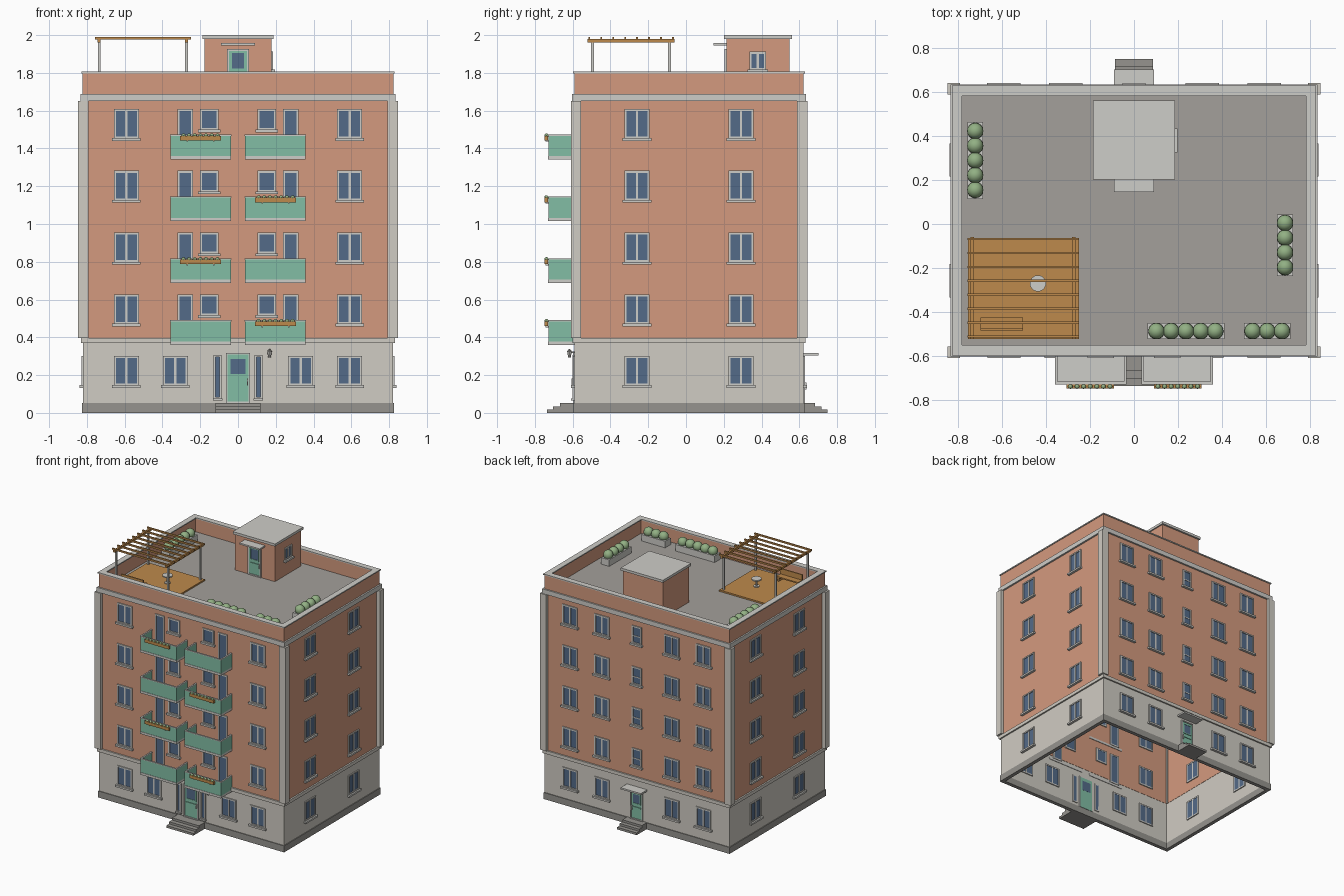
import bpy, bmesh, math
from mathutils import Matrix, Vector

if "Cube" in bpy.data.objects:
    bpy.data.objects.remove(bpy.data.objects["Cube"])

def lin(c):
    return c / 12.92 if c <= 0.04045 else ((c + 0.055) / 1.055) ** 2.4

def material(name, r, g, b):
    m = bpy.data.materials.new(name)
    m.diffuse_color = (lin(r / 255), lin(g / 255), lin(b / 255), 1)
    m.use_nodes = True
    m.node_tree.nodes["Principled BSDF"].inputs["Base Color"].default_value = m.diffuse_color
    return m

MAT = {
    'terracotta': material('terracotta', 212, 154, 126),
    'cream': material('cream stone', 208, 204, 195),
    'trim': material('pale trim', 206, 205, 200),
    'plinth': material('dark stone', 150, 148, 143),
    'roof': material('roof grey', 164, 160, 155),
    'green': material('mint green', 130, 190, 165),
    'glass': material('blue glass', 84, 107, 137),
    'wood': material('wood', 190, 138, 76),
    'leaf': material('foliage', 146, 176, 132),
}
CY, HX, HY = 0.016, 0.82, 0.605   # building centre and half sizes
parts = {}

def part(name, mat):
    return parts.setdefault(name, (bmesh.new(), mat))[0]

def box(name, mat, x0, x1, y0, y1, z0, z1):
    m = Matrix.Translation(((x0 + x1) / 2, (y0 + y1) / 2, (z0 + z1) / 2)) @ \
        Matrix.Diagonal((abs(x1 - x0), abs(y1 - y0), abs(z1 - z0), 1))
    bmesh.ops.create_cube(part(name, mat), size=1, matrix=m)

def ring(name, mat, grow, t, z0, z1):
    """Hollow rectangular tube around the building."""
    bm = part(name, mat)
    loops = []
    for g, z in ((grow, z0), (grow, z1), (grow - t, z1), (grow - t, z0)):
        loops.append([bm.verts.new((sx * (HX + g), CY + sy * (HY + g), z))
                      for sx, sy in ((-1, -1), (1, -1), (1, 1), (-1, 1))])
    for i in range(4):
        a, b = loops[i], loops[(i + 1) % 4]
        for j in range(4):
            k = (j + 1) % 4
            bm.faces.new((a[j], a[k], b[k], b[j]))

def cyl(name, mat, x, y, z0, z1, r, r2=None, seg=16):
    bmesh.ops.create_cone(part(name, mat), cap_ends=True, segments=seg, radius1=r,
                          radius2=r if r2 is None else r2, depth=z1 - z0,
                          matrix=Matrix.Translation((x, y, (z0 + z1) / 2)))

def ball(name, mat, x, y, z, r, u=16, v=10):
    bmesh.ops.create_uvsphere(part(name, mat), u_segments=u, v_segments=v, radius=r,
                              matrix=Matrix.Translation((x, y, z)))

# wall planes: u runs along the wall, d is distance outward
FACES = {
    'front': lambda u, d: (u, CY - HY - d),
    'back': lambda u, d: (u, CY + HY + d),
    'right': lambda u, d: (HX + d, u),
    'left': lambda u, d: (-HX - d, u),
    'hut_front': lambda u, d: (u, 0.215 - d),
    'hut_right': lambda u, d: (0.177 + d, u),
}

def put(face, name, mat, u0, u1, d0, d1, z0, z1):
    (xa, ya), (xb, yb) = FACES[face](u0, d0), FACES[face](u1, d1)
    box(name, mat, xa, xb, ya, yb, z0, z1)

def frame(face, name, mat, u0, u1, d0, d1, z0, z1, t):
    for a, b in ((u0, u0 + t), (u1 - t, u1)):
        put(face, name, mat, a, b, d0, d1, z0, z1)
    for a, b in ((z0, z0 + t), (z1 - t, z1)):
        put(face, name, mat, u0 + t, u1 - t, d0, d1, a, b)

def window(face, u, w, z0, z1, mullion=True, sill=True):
    a, b = u - w / 2, u + w / 2
    put(face, 'window_glass', 'glass', a + .004, b - .004, -.026, .002, z0 + .004, z1 - .004)
    frame(face, 'window_frames', 'trim', a, b, -.028, .008, z0, z1, .011)
    if mullion:
        put(face, 'window_frames', 'trim', u - .006, u + .006, -.027, .005, z0, z1)
    if sill:
        put(face, 'window_sills', 'trim', a - .01, b + .01, 0, .02, z0 - .012, z0 + .002)

def door(face, w, z0, z1, pane):
    h, p = w / 2, w / 2 - .025
    put(face, 'doors', 'green', -h + .005, h - .005, -.027, .004, z0, z1 - .005)
    frame(face, 'door_frames', 'trim', -h, h, -.027, .01, z0, z1, .009)
    frame(face, 'door_rails', 'green', -p - .008, p + .008, .002, .009, pane[0] - .008, pane[1] + .008, .008)
    put(face, 'door_glass', 'glass', -p, p, -.028, .006, *pane)
    put(face, 'door_rails', 'green', -p - .008, p + .008, .002, .009, pane[0] - .04, pane[0] - .03)
    put(face, 'door_handles', 'trim', p + .009, p + .014, .004, .016, pane[0] - .06, pane[0] - .025)

# main shell, open at the bottom
ring('plinth', 'plinth', .006, .03, 0, .052)
ring('ground_floor_walls', 'cream', 0, .02, .052, .37)
ring('floor_band', 'cream', .012, .03, .37, .397)
ring('upper_walls', 'terracotta', 0, .02, .397, 1.651)
ring('cornice', 'trim', .014, .035, 1.651, 1.688)
ring('parapet', 'terracotta', .002, .034, 1.688, 1.798)
ring('parapet_coping', 'trim', .008, .046, 1.798, 1.807)
box('roof_floor', 'roof', -.8, .8, CY - .585, CY + .585, 1.67, 1.69)
for sx in (-1, 1):
    for sy in (-1, 1):
        box('corner_pilasters', 'cream', sx * .792, sx * .848,
            CY + sy * .572, CY + sy * .626, .397, 1.651)

# windows, five floors
STEP = .3275
tops = [.627 + STEP * i for i in range(4)]
for top in [.302] + tops:
    z0 = top - .157
    for s in (-1, 1):
        window('front', s * .591, .132, z0, top)
        for f in ('left', 'right'):
            window(f, CY + s * .275, .132, z0, top)
        for u in (.593, .31):
            window('back', s * u, .132, z0, top)
    if top > .5:
        window('back', 0, .084, z0 + .01, top - .005, False)
        put('back', 'window_frames', 'trim', -.04, .04, -.027, .005, top - .09, top - .082)
for s in (-1, 1):
    window('front', s * .332, .132, .145, .302)

# balconies with doors, windows and flower boxes
for i, top in enumerate(tops):
    zs = top - .267
    for s in (-1, 1):
        a, b = s * .036, s * .358
        box('balcony_slabs', 'trim', a, b, -.73, -.565, zs, zs + .018)
        box('balcony_panels', 'green', a, b, -.727, -.719, zs + .018, zs + .124)
        for e, k in ((a, s), (b, -s)):
            box('balcony_panels', 'green', e, e + k * .008, -.719, -.585, zs + .018, zs + .124)
            box('balcony_rails', 'trim', e - k * .002, e + k * .01, -.73, -.589, zs + .124, zs + .131)
        box('balcony_rails', 'trim', a, b, -.73, -.717, zs + .1245, zs + .1305)
        window('front', s * .28, .082, zs + .018, top, False, False)
        window('front', s * .152, .1, top - .112, top, False)
        if (s > 0) == (i % 2 == 0):
            c = s * .199
            box('flower_boxes', 'wood', c - .108, c + .108, -.748, -.73, zs + .1, zs + .124)
            for k in (-.07, .07):
                box('flower_box_brackets', 'trim', c + k - .004, c + k + .004, -.744, -.727, zs + .093, zs + .1)
            for k in range(7):
                ball('balcony_plants', 'leaf', c - .09 + k * .03, -.739, zs + .126, .011, 8, 6)

# front entrance: door, side lights, lamp, steps
door('front', .128, .052, .317, (.206, .286))
for s in (-1, 1):
    put('front', 'side_light_glass', 'glass', s * .095, s * .122, -.026, .004, .085, .3)
    frame('front', 'side_light_frames', 'trim', s * .108 - .021, s * .108 + .021, -.026, .012, .075, .307, .01)
    put('front', 'side_light_sills', 'trim', s * .083, s * .133, 0, .02, .066, .077)
put('front', 'lamp_bracket', 'plinth', .163, .171, 0, .03, .318, .326)
cyl('lamp_body', 'trim', .167, -.617, .293, .325, .007, .012, 8)
cyl('lamp_cap', 'plinth', .167, -.617, .325, .338, .013, .003, 8)
for i, (fy, by) in enumerate(((-.737, .75), (-.703, .717), (-.667, .684))):
    z = .0175 * i
    box('front_steps', 'plinth', -.12, .12, fy, -.58, z, z + .0175)
    box('back_steps', 'plinth', -.087, .087, .61, by, z, z + .0175)

# back entrance
door('back', .11, .052, .285, (.185, .255))
box('back_canopy', 'trim', -.09, .09, .615, .702, .303, .316)

# stair house on the roof
box('stair_house', 'terracotta', -.177, .177, .215, .547, 1.69, 1.98)
box('stair_house_roof', 'trim', -.187, .187, .202, .561, 1.98, 2.0)
box('stair_house_canopy', 'trim', -.09, .09, .145, .215, 1.945, 1.957)
door('hut_front', .114, 1.692, 1.926, (1.823, 1.905))
window('hut_right', .38, .088, 1.815, 1.912)

# deck and pergola
box('deck', 'wood', -.755, -.25, -.522, -.064, 1.69, 1.702)
for x in (-.735, -.273):
    for y in (-.495, -.087):
        box('pergola_posts', 'trim', x - .007, x + .007, y - .007, y + .007, 1.7, 1.968)
    box('pergola_beams', 'wood', x - .008, x + .008, -.522, -.06, 1.962, 1.98)
for i in range(8):
    y = -.512 + i * .0634
    box('pergola_slats', 'wood', -.757, -.25, y - .005, y + .005, 1.977, 1.99)

# table and bench
cyl('table_foot', 'trim', -.437, -.27, 1.702, 1.708, .022)
cyl('table_stem', 'trim', -.437, -.27, 1.705, 1.757, .006, seg=8)
cyl('table_top', 'trim', -.437, -.27, 1.756, 1.766, .037, seg=24)
box('bench_seat', 'wood', -.698, -.504, -.475, -.425, 1.732, 1.742)
box('bench_back', 'wood', -.698, -.504, -.485, -.475, 1.732, 1.785)
for x in (-.685, -.517):
    box('bench_legs', 'wood', x - .006, x + .006, -.475, -.43, 1.702, 1.732)

# roof planters with round bushes: centre, axis, count
for cx, cy, along_x, n in ((-.722, .289, 0, 5), (.687, -.096, 0, 4), (.236, -.487, 1, 5), (.606, -.487, 1, 3)):
    L = n * .035
    hx, hy = (L, .036) if along_x else (.036, L)
    box('planter_troughs', 'trim', cx - hx, cx + hx, cy - hy, cy + hy, 1.69, 1.742)
    for k in range(n):
        o = (k - (n - 1) / 2) * .067
        ball('planter_bushes', 'leaf', cx + o * along_x, cy + o * (1 - along_x), 1.76, .037)

# turn collected parts into objects
SMOOTH = {'planter_bushes', 'balcony_plants', 'table_top', 'table_stem', 'table_foot'}
for name, (bm, mat) in parts.items():
    bmesh.ops.recalc_face_normals(bm, faces=bm.faces)
    me = bpy.data.meshes.new(name)
    bm.to_mesh(me)
    bm.free()
    me.materials.append(MAT[mat])
    ob = bpy.data.objects.new(name, me)
    bpy.context.collection.objects.link(ob)
    if name in SMOOTH:
        bpy.ops.object.select_all(action='DESELECT')
        ob.select_set(True)
        bpy.context.view_layer.objects.active = ob
        bpy.ops.object.shade_smooth_by_angle(angle=math.radians(40))
